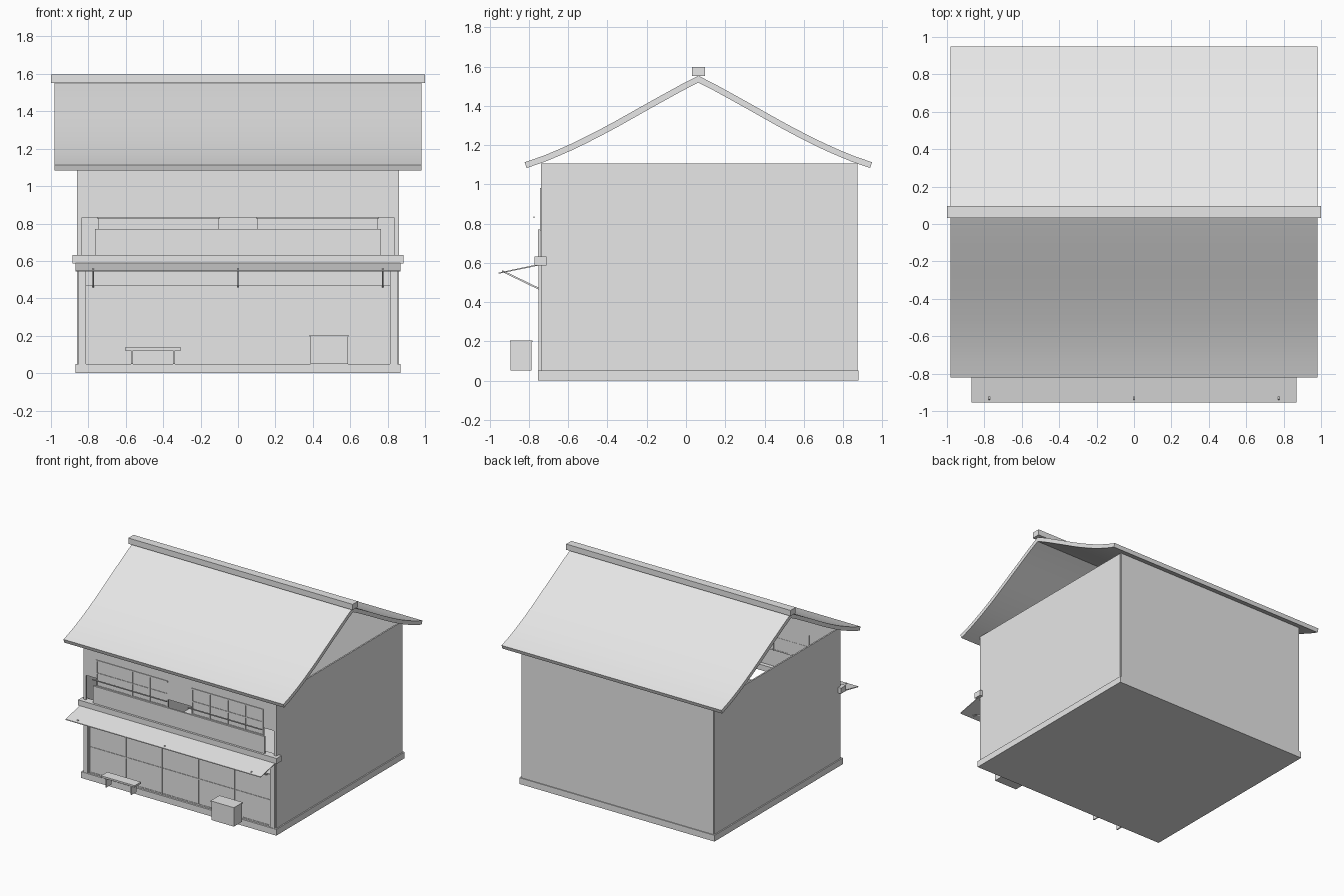
import bpy, bmesh, math
from mathutils import Vector, Matrix

if "Cube" in bpy.data.objects:
    bpy.data.objects.remove(bpy.data.objects["Cube"])

grey = bpy.data.materials.new("plain_grey")
grey.diffuse_color = (0.8, 0.8, 0.8, 1)
grey.use_nodes = True
grey.node_tree.nodes["Principled BSDF"].inputs["Base Color"].default_value = grey.diffuse_color


def finish(name, bm):
    bmesh.ops.recalc_face_normals(bm, faces=bm.faces[:])
    mesh = bpy.data.meshes.new(name)
    bm.to_mesh(mesh)
    bm.free()
    mesh.materials.append(grey)
    ob = bpy.data.objects.new(name, mesh)
    bpy.context.collection.objects.link(ob)
    return ob


def add_box(bm, x0, x1, y0, y1, z0, z1):
    m = Matrix.Translation(((x0 + x1) / 2, (y0 + y1) / 2, (z0 + z1) / 2))
    bmesh.ops.create_cube(bm, size=1, matrix=m @ Matrix.Diagonal((x1 - x0, y1 - y0, z1 - z0, 1)))


def boxes(name, *dims):
    bm = bmesh.new()
    for d in dims:
        add_box(bm, *d)
    return finish(name, bm)


def extrude_x(name, profile, x0, x1):
    """Sweep a closed (y, z) outline along x."""
    bm = bmesh.new()
    face = bm.faces.new([bm.verts.new((x0, y, z)) for y, z in profile])
    ext = bmesh.ops.extrude_face_region(bm, geom=[face])["geom"]
    bmesh.ops.translate(bm, verts=[v for v in ext if isinstance(v, bmesh.types.BMVert)],
                        vec=(x1 - x0, 0, 0))
    return finish(name, bm)


def lattice(name, x0, x1, z0, z1, y, cols, rows, bar):
    """Thin pane with a frame and glazing bars on its front."""
    bm = bmesh.new()
    add_box(bm, x0, x1, y, y + 0.005, z0, z1)
    h = bar / 2
    for i in range(cols + 1):
        x = x0 + h + (x1 - x0 - bar) * i / cols
        add_box(bm, x - h, x + h, y - 0.006, y + 0.008, z0, z1)
    for i in range(rows + 1):
        z = z0 + h + (z1 - z0 - bar) * i / rows
        add_box(bm, x0, x1, y - 0.004, y + 0.007, z - h, z + h)
    return finish(name, bm)


# Foundation and plain walls
boxes("foundation", (-0.87, 0.87, -0.755, 0.88, 0, 0.05))
boxes("back_wall", (-0.855, 0.855, 0.862, 0.873, 0.05, 1.105))
for s, side in ((-1, "left"), (1, "right")):
    a, b = sorted((s * 0.848, s * 0.86))
    boxes(side + "_wall", (a, b, -0.74, 0.865, 0.05, 1.105))

# Front wall around its openings
F0, F1 = -0.74, -0.728
front = [(-0.85, 0.85, F0, F1, 0.975, 1.105), (-0.105, 0.105, F0, F1, 0.83, 0.975),
         (-0.85, 0.85, F0, F1, 0.59, 0.63)]
for s in (-1, 1):
    a, b = sorted((s * 0.838, s * 0.86))
    front.append((a, b, F0, F1, 0.05, 1.105))
    a, b = sorted((s * 0.745, s * 0.84))
    front.append((a, b, F0, F1, 0.83, 0.975))
boxes("front_wall", *front)

# Corner posts beside the doors
for s, side in ((-1, "left"), (1, "right")):
    a, b = sorted((s * 0.813, s * 0.852))
    boxes(side + "_post", (a, b, -0.752, -0.728, 0.05, 0.59))

# Upper windows, rails and balcony panel
for s, side in ((-1, "left"), (1, "right")):
    a, b = sorted((s * 0.105, s * 0.745))
    lattice(side + "_window", a, b, 0.765, 0.978, -0.737, 4, 2, 0.009)
    boxes(side + "_window_rail", (a, b, -0.745, -0.738, 0.97, 0.98))
    a, b = sorted((s * 0.095, s * 0.755))
    boxes(side + "_handrail", (a, b, -0.778, -0.771, 0.827, 0.835))
boxes("balcony_panel", (-0.765, 0.765, -0.755, -0.742, 0.62, 0.77))
boxes("belt_beam", (-0.885, 0.885, -0.772, -0.71, 0.587, 0.632))

# Sliding doors: five panels
lattice("sliding_doors", -0.813, 0.813, 0.05, 0.47, -0.736, 5, 2, 0.01)

# Sloping awning with slanted struts
extrude_x("awning", [(-0.74, 0.588), (-0.955, 0.544), (-0.954, 0.55), (-0.74, 0.595)], -0.87, 0.87)
for i, x in enumerate((-0.775, 0, 0.775)):
    extrude_x("awning_strut_%d" % (i + 1),
              [(-0.74, 0.458), (-0.74, 0.468), (-0.935, 0.562), (-0.94, 0.555)],
              x - 0.004, x + 0.004)

# Bench and crate in front of the doors
boxes("bench", (-0.605, -0.305, -0.88, -0.8, 0.122, 0.136),
      (-0.572, -0.562, -0.872, -0.808, 0.05, 0.123),
      (-0.348, -0.338, -0.872, -0.808, 0.05, 0.123))
boxes("crate", (0.387, 0.588, -0.893, -0.787, 0.05, 0.197),
      (0.383, 0.592, -0.897, -0.783, 0.197, 0.205))

# Sagging gable roof: one slope curve, thickened and mirrored about the ridge
ridge_y = 0.063
slope = [(0, 1.553), (0.09, 1.507), (0.17, 1.463), (0.255, 1.416), (0.34, 1.368), (0.42, 1.323),
         (0.5, 1.28), (0.58, 1.239), (0.65, 1.205), (0.72, 1.174), (0.79, 1.145), (0.885, 1.112)]
under = []
for i, (u, z) in enumerate(slope):
    p, q = Vector(slope[max(i - 1, 0)]), Vector(slope[min(i + 1, len(slope) - 1)])
    d = (q - p).normalized()
    under.append((u + d.y * 0.031, z - d.x * 0.031) if i else (0, z - 0.035))
top = [(ridge_y - u, z) for u, z in reversed(slope)] + [(ridge_y + u, z) for u, z in slope[1:]]
low = [(ridge_y + u, z) for u, z in reversed(under)] + [(ridge_y - u, z) for u, z in under[1:]]
roof = extrude_x("roof", top + low, -0.98, 0.98)
bpy.context.view_layer.objects.active = roof
roof.select_set(True)
bpy.ops.object.shade_smooth_by_angle(angle=math.radians(30))

# Ridge cap
boxes("ridge_cap", (-1, 1, 0.031, 0.097, 1.552, 1.598))
